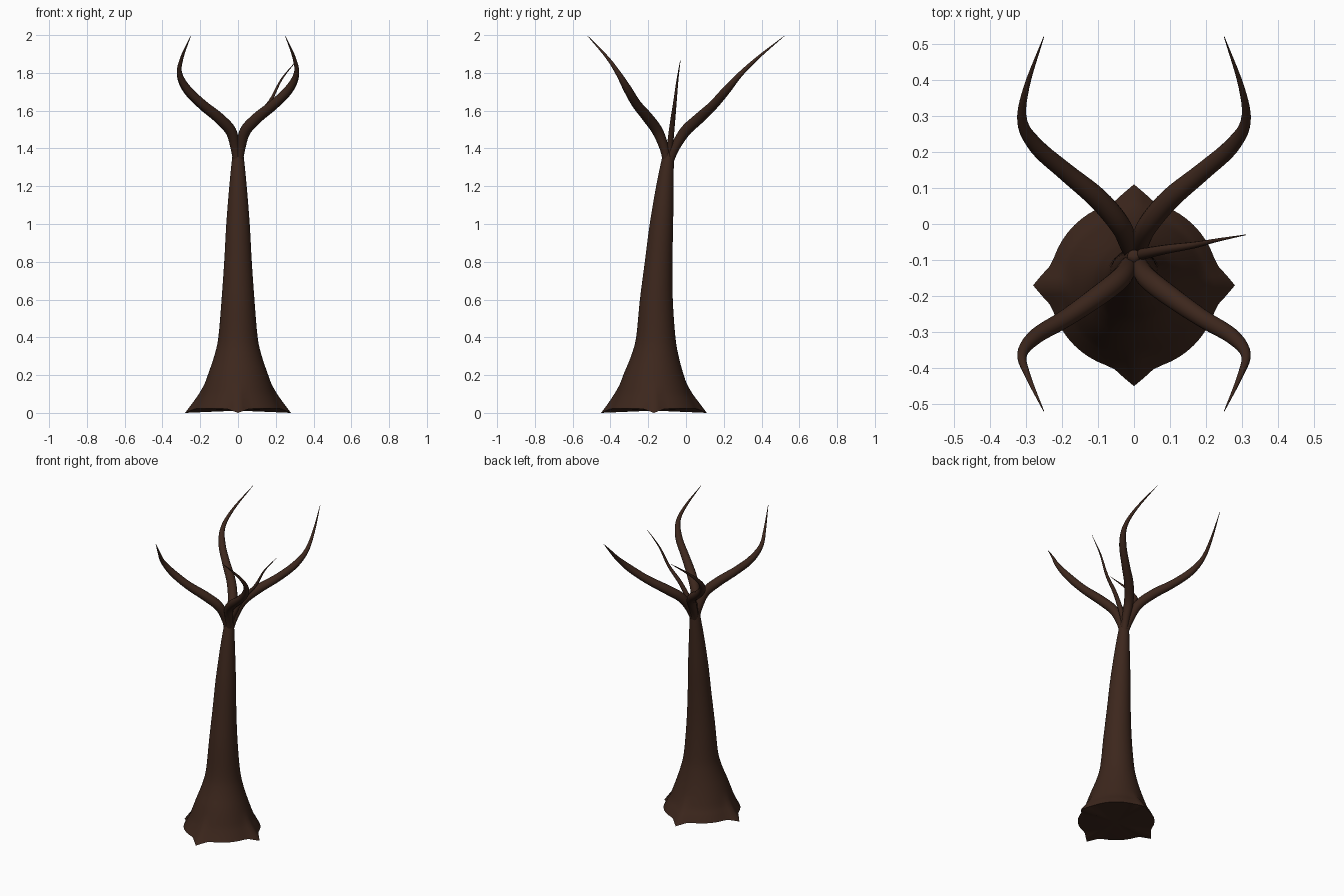
import bpy, bmesh, math
from mathutils import Vector

if "Cube" in bpy.data.objects:
    bpy.data.objects.remove(bpy.data.objects["Cube"])

bark = bpy.data.materials.new("dark_bark")
bark.diffuse_color = (0.046, 0.02, 0.012, 1)
bark.use_nodes = True
bark.node_tree.nodes["Principled BSDF"].inputs["Base Color"].default_value = bark.diffuse_color


def spline(points, steps):
    """Catmull-Rom interpolation through tuples of any length."""
    pts = [Vector(p) for p in points]
    pts = [2 * pts[0] - pts[1]] + pts + [2 * pts[-1] - pts[-2]]
    out = []
    for i in range(1, len(pts) - 2):
        a, b, c, d = pts[i - 1:i + 3]
        for k in range(steps):
            t = k / steps
            out.append(0.5 * (2 * b + (c - a) * t + (2 * a - 5 * b + 4 * c - d) * t * t
                              + (3 * b - a - 3 * c + d) * t ** 3))
    return out + [pts[-2]]


def loft(name, rings, start, end):
    """Skin a list of point rings and close both ends with fans."""
    bm = bmesh.new()
    loops = [[bm.verts.new(p) for p in ring] for ring in rings]
    n = len(loops[0])
    for a, b in zip(loops, loops[1:]):
        for i in range(n):
            j = (i + 1) % n
            bm.faces.new((a[i], a[j], b[j], b[i]))
    for loop, tip in ((loops[0], start), (loops[-1], end)):
        v = bm.verts.new(tip)
        for i in range(n):
            bm.faces.new((loop[i], loop[(i + 1) % n], v))
    bmesh.ops.recalc_face_normals(bm, faces=bm.faces)
    mesh = bpy.data.meshes.new(name)
    bm.to_mesh(mesh)
    bm.free()
    mesh.materials.append(bark)
    ob = bpy.data.objects.new(name, mesh)
    bpy.context.collection.objects.link(ob)
    bpy.context.view_layer.objects.active = ob
    ob.select_set(True)
    bpy.ops.object.shade_smooth_by_angle(angle=math.radians(50))
    ob.select_set(False)
    return ob


def limb(name, points, radii, sides=14):
    """Tapered round branch following a smooth path."""
    data = spline([(*p, r) for p, r in zip(points, radii)], 5)
    path = [Vector(d[:3]) for d in data]
    rings = []
    for i, p in enumerate(path):
        tan = (path[min(i + 1, len(path) - 1)] - path[max(i - 1, 0)]).normalized()
        # a fixed reference axis keeps the rings from twisting
        u = tan.cross(Vector((1, 0, 0)) if abs(tan.x) < 0.9 else Vector((0, 1, 0))).normalized()
        if i:
            u = (prev - tan * prev.dot(tan)).normalized()
        prev = u
        w = tan.cross(u)
        r = max(data[i][3], 0.001)
        rings.append([p + r * (u * math.cos(a) + w * math.sin(a))
                      for a in (2 * math.pi * k / sides for k in range(sides))])
    return loft(name, rings, path[0], path[-1])


# Trunk: leaning flared column, four pointed root corners on the ground
profile = [(-.17, 0, .235), (-.17, .05, .215), (-.172, .1, .195), (-.172, .2, .16),
           (-.165, .3, .126), (-.16, .4, .104), (-.157, .6, .087), (-.145, .8, .073),
           (-.13, 1.0, .062), (-.112, 1.2, .046), (-.096, 1.35, .031), (-.09, 1.43, .018)]
SEG = 56
rings = []
for cy, z, r in spline(profile, 4):
    fade = max(0, 1 - z / 0.16) ** 1.3
    ring = []
    for k in range(SEG):
        a = 2 * math.pi * k / SEG
        off = abs((a + math.pi / 4) % (math.pi / 2) - math.pi / 4)
        spike = max(0, 1 - off / 0.27) ** 1.3
        rr = r + 0.045 * spike * fade
        lift = 0.022 * (1 - spike) * max(0, 1 - z / 0.1)
        ring.append((rr * math.cos(a), cy + rr * math.sin(a), z + lift))
    rings.append(ring)
loft("trunk", rings, (0, -.17, .012), (0, -.09, 1.44))

# Main branches: a back pair and a front pair, mirrored left to right
back = [(.004, -.09, 1.32), (.015, -.06, 1.40), (.037, -.005, 1.49), (.10, .07, 1.56),
        (.19, .145, 1.63), (.27, .215, 1.71), (.31, .285, 1.79), (.298, .38, 1.88), (.25, .52, 1.995)]
front = [(.004, -.10, 1.32), (.015, -.115, 1.40), (.037, -.15, 1.49), (.10, -.20, 1.56),
         (.19, -.262, 1.635), (.27, -.31, 1.715), (.31, -.36, 1.80), (.295, -.42, 1.885), (.25, -.52, 1.995)]
radii = [.02, .024, .029, .029, .025, .022, .014, .008, .001]
for side, s in (("right", 1), ("left", -1)):
    for pair, pts in (("back", back), ("front", front)):
        limb(f"{pair}_{side}_branch", [(s * x, y, z) for x, y, z in pts], radii)

# Thin twig growing out of the fork on the right
limb("right_twig", [(.0, -.09, 1.34), (.025, -.083, 1.43), (.09, -.07, 1.55), (.17, -.058, 1.65),
                    (.23, -.045, 1.765), (.31, -.03, 1.865)],
     [.016, .016, .013, .009, .005, .001], 10)
